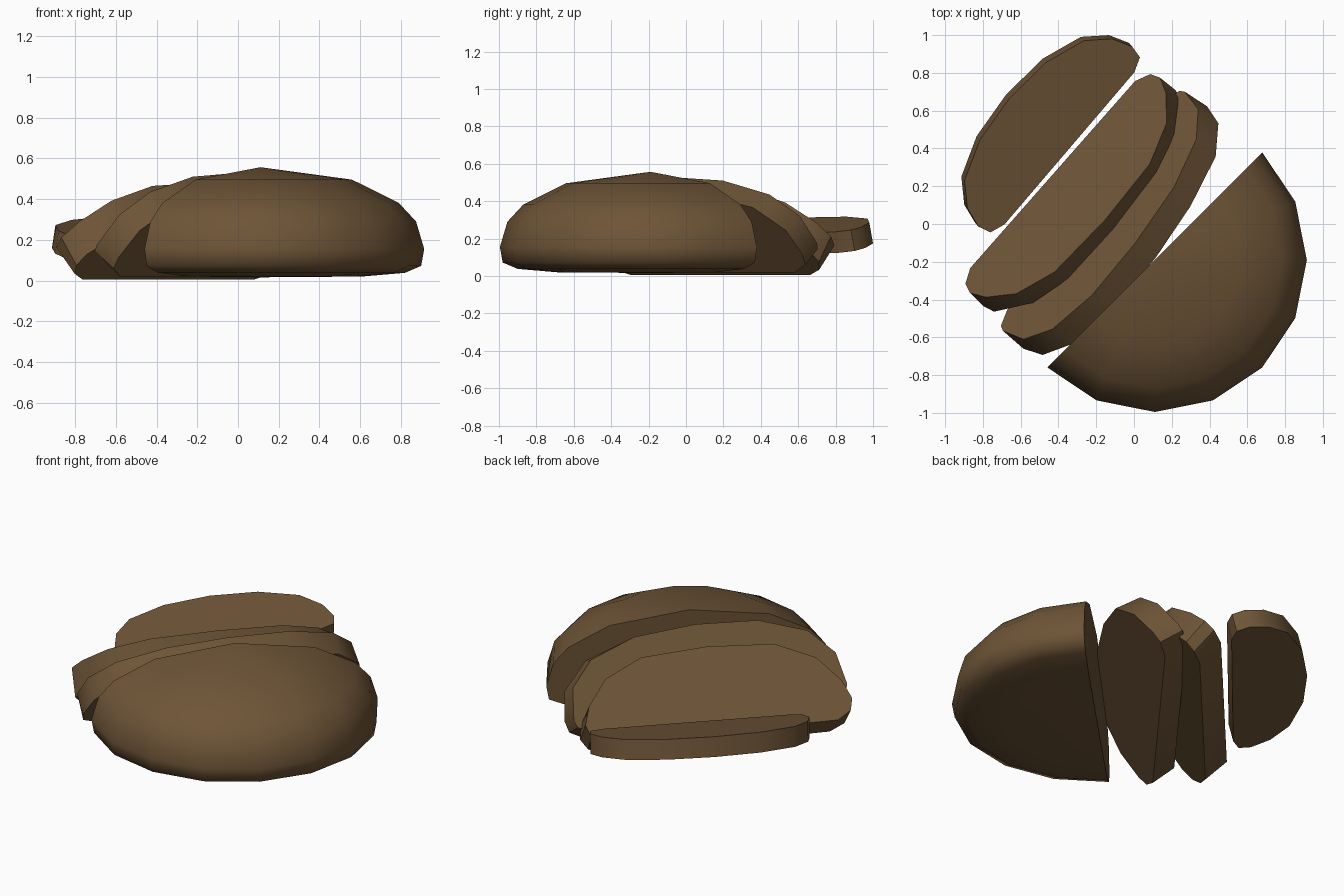
import bpy, bmesh, math
from mathutils import Vector, Matrix

if "Cube" in bpy.data.objects:
    bpy.data.objects.remove(bpy.data.objects["Cube"])

crust = bpy.data.materials.new("brown_bread")
crust.diffuse_color = (0.155, 0.089, 0.038, 1)
crust.use_nodes = True
crust.node_tree.nodes["Principled BSDF"].inputs["Base Color"].default_value = crust.diffuse_color


def finish(bm, name, angle):
    bmesh.ops.recalc_face_normals(bm, faces=bm.faces)
    mesh = bpy.data.meshes.new(name)
    bm.to_mesh(mesh)
    bm.free()
    mesh.materials.append(crust)
    ob = bpy.data.objects.new(name, mesh)
    bpy.context.collection.objects.link(ob)
    bpy.ops.object.select_all(action='DESELECT')
    ob.select_set(True)
    bpy.context.view_layer.objects.active = ob
    bpy.ops.object.shade_smooth_by_angle(angle=math.radians(angle))
    return ob


# Half loaf: a 16-sided dome cut upright through its middle
def half_loaf(cx, cy, profile, top, bottom):
    bm = bmesh.new()
    apex = bm.verts.new((cx, cy, top))
    base = bm.verts.new((cx, cy, bottom))
    spokes = []
    for i in range(9):
        a = math.radians(-135 + 22.5 * i)
        spokes.append([bm.verts.new((cx + r * math.cos(a), cy + r * math.sin(a), z))
                       for r, z in profile])
    for s, t in zip(spokes, spokes[1:]):
        bm.faces.new((apex, s[0], t[0]))
        for k in range(len(profile) - 1):
            bm.faces.new((s[k], s[k + 1], t[k + 1], t[k]))
        bm.faces.new((base, t[-1], s[-1]))
    bm.faces.new([apex] + spokes[0] + [base] + spokes[-1][::-1])
    return finish(bm, "half_loaf", 65)


half_loaf(0.11, -0.19,
          [(0.45, 0.496), (0.68, 0.382), (0.765, 0.29), (0.805, 0.155),
           (0.79, 0.072), (0.71, 0.038), (0.50, 0.02)], 0.557, 0.016)


# Slice: two mirrored outlines (half width, height) joined by a rim.
# yaw = direction of its length, lean = angle back from upright,
# along / across = place of the lower back edge, roll = tilt along its length
def slice_of_bread(name, back, front, thick, yaw, lean, along, across, z, roll=0):
    a, b = math.radians(yaw), math.radians(lean)
    up = Vector((0, 0, 1))
    u = Vector((math.cos(a), math.sin(a), 0))
    n = Vector((math.sin(a), -math.cos(a), 0))
    rise = n * math.sin(b) + up * math.cos(b)
    out = -n * math.cos(b) + up * math.sin(b)
    origin = u * along + n * across + up * z
    turn = Matrix.Rotation(math.radians(roll), 3, n)
    bm = bmesh.new()
    loops = []
    for outline, depth in ((back, 0), (front, thick)):
        pts = outline + [(-w, h) for w, h in outline[-2::-1]]
        loops.append([bm.verts.new(origin + turn @ (u * w + rise * h + out * depth))
                      for w, h in pts])
    lo, hi = loops
    bm.faces.new(lo)
    bm.faces.new(hi)
    for i in range(len(lo)):
        j = (i + 1) % len(lo)
        bm.faces.new((lo[i], lo[j], hi[j], hi[i]))
    return finish(bm, name, 35)


# Two slices leaning back against the loaf
slice_of_bread("leaning_slice_outer",
               [(0.64, 0), (0.73, 0.04), (0.765, 0.10), (0.75, 0.18),
                (0.58, 0.35), (0.36, 0.43), (0, 0.455)],
               [(0.66, 0), (0.74, 0.05), (0.76, 0.12), (0.72, 0.23),
                (0.60, 0.38), (0.38, 0.485), (0, 0.51)],
               0.17, 48.6, 46, -0.088, -0.378, 0.006)
slice_of_bread("leaning_slice_inner",
               [(0.70, 0), (0.79, 0.05), (0.805, 0.12), (0.77, 0.285),
                (0.62, 0.44), (0.33, 0.525), (0, 0.555)],
               [(0.69, 0), (0.78, 0.04), (0.795, 0.08), (0.765, 0.265),
                (0.63, 0.41), (0.36, 0.505), (0, 0.53)],
               0.15, 52.8, 38, -0.075, -0.142, 0.02)

# End slice lying almost flat, rounded side outwards (extruded downwards)
end = [(0.53, 0), (0.61, 0.03), (0.627, 0.10), (0.59, 0.21),
       (0.487, 0.32), (0.27, 0.40), (0, 0.425)]
slice_of_bread("lying_end_slice", end, end,
               0.115, 49.5, -77, 0.082, -0.52, 0.218, 2)
